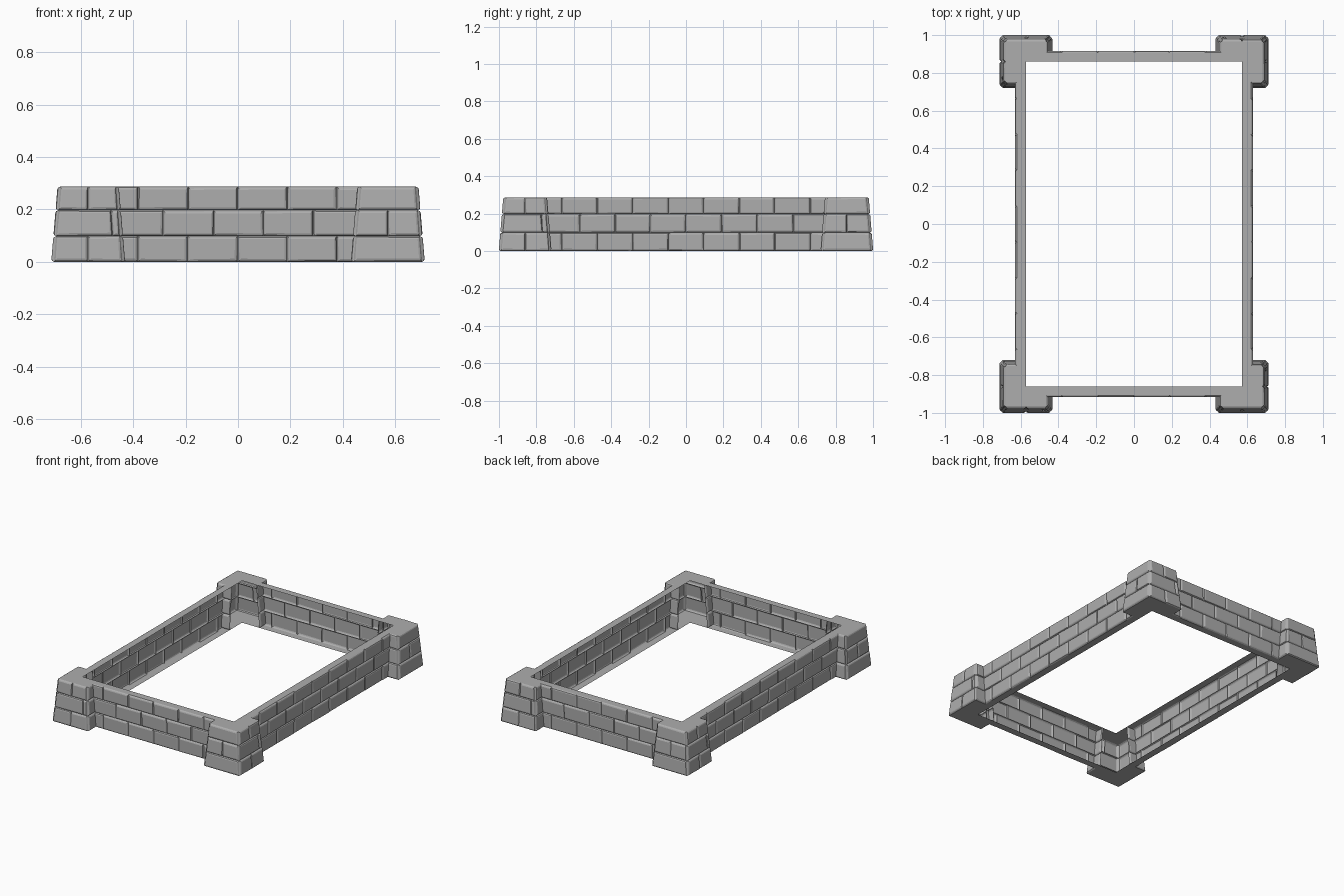
import bpy, bmesh, math, random
from mathutils import Vector, Matrix

random.seed(4)
if "Cube" in bpy.data.objects:
    bpy.data.objects.remove(bpy.data.objects["Cube"])

stone = bpy.data.materials.new("grey_stone")
stone.use_nodes = True
grey = (0.42, 0.42, 0.42, 1)
stone.diffuse_color = grey
bsdf = stone.node_tree.nodes["Principled BSDF"]
bsdf.inputs["Base Color"].default_value = grey
bsdf.inputs["Roughness"].default_value = 0.9

ROWS = [0, 0.098, 0.197, 0.287]       # heights of the courses
TOP = ROWS[-1]
CX, CY = 0.572, 0.86                  # centres of the corner piers
H_BASE, H_TOP = 0.131, 0.107          # half widths of a pier at joint depth
RAISE = 0.01                          # how far stones stand out of the joints


def face(bm, pts):
    bm.faces.new([bm.verts.new(p) for p in pts])


def jitter(amount):
    return random.uniform(-amount, amount)


def brick(bm, corners, normal):
    """One pillowed stone: joint outline, rounded shoulder and raised face."""
    a, b, c, d = corners
    width, height = (b - a).length, (d - a).length
    rings = [[bm.verts.new(p) for p in corners]]
    wobble = [(jitter(0.0015), jitter(0.0015)) for _ in range(4)]
    for inset, lift in ((0.005, 0.75), (0.011, 1.0)):
        ring = []
        for k, (su, sv) in enumerate(((0, 0), (1, 0), (1, 1), (0, 1))):
            u = abs(su - (inset + wobble[k][0]) / width)
            v = abs(sv - (inset + wobble[k][1]) / height)
            low, high = a.lerp(b, u), d.lerp(c, u)
            ring.append(bm.verts.new(low.lerp(high, v) + normal * RAISE * lift))
        rings.append(ring)
    for r, s in zip(rings, rings[1:]):
        for k in range(4):
            n = (k + 1) % 4
            bm.faces.new((r[k], r[n], s[n], s[k]))
    bm.faces.new(rings[-1])


def panel(bm, base, top, joints):
    """Courses of stones between two base points and two top points."""
    p, q = (Vector((*v, 0)) for v in base)
    s, t = (Vector((*v, TOP)) for v in top)
    normal = (q - p).cross(s - p).normalized()
    for row in range(3):
        z0, z1 = ROWS[row] / TOP, ROWS[row + 1] / TOP
        cuts = [0, *joints[row], 1]
        for u0, u1 in zip(cuts, cuts[1:]):
            lo, hi = p.lerp(q, u0), s.lerp(t, u0)
            lo2, hi2 = p.lerp(q, u1), s.lerp(t, u1)
            brick(bm, [lo.lerp(hi, z0), lo2.lerp(hi2, z0),
                       lo2.lerp(hi2, z1), lo.lerp(hi, z1)], normal)


def cap(bm, x0, x1, y0, y1, z):
    pts = [(x0, y0, z), (x1, y0, z), (x1, y1, z), (x0, y1, z)]
    face(bm, pts if z > 0 else pts[::-1])


def finish(bm, name, matrix):
    bmesh.ops.remove_doubles(bm, verts=bm.verts, dist=0.0002)
    bm.transform(matrix)
    mesh = bpy.data.meshes.new(name)
    bm.to_mesh(mesh)
    bm.free()
    mesh.materials.append(stone)
    obj = bpy.data.objects.new(name, mesh)
    bpy.context.collection.objects.link(obj)


def turn(quarter):
    return Matrix.Rotation(quarter * math.pi / 2, 4, "Z")


def wall(name, quarter, half, inner, outer, shifted_row):
    """Hollow wall: outer stonework with a flat top and bottom ledge."""
    bm = bmesh.new()
    step = 0.19
    joints = []
    for row in range(3):
        shift = 0.5 if (row == 1) == shifted_row else 0
        xs = [(i + shift) * step for i in range(-6, 6)]
        joints.append([(x + jitter(0.003) + half) / (2 * half)
                       for x in xs if abs(x) < half - 0.03])
    ends = ((-half, -outer), (half, -outer))
    panel(bm, ends, ends, joints)
    for z in (0, TOP):
        cap(bm, -half, half, -outer, -inner, z)
    finish(bm, name, turn(quarter))


def pier(name, quarter, x, y):
    """Tapered hollow corner pier, open on its inner quarter."""
    bm = bmesh.new()
    b, t = H_BASE, H_TOP
    panel(bm, ((-b, -b), (b, -b)), ((-t, -t), (t, -t)), [[], [0.5], []])
    panel(bm, ((b, -b), (b, b)), ((t, -t), (t, t)), [[0.5], [0.88], [0.5]])
    panel(bm, ((b, b), (0, b)), ((t, t), (0, t)), [[], [], []])
    panel(bm, ((-b, 0), (-b, -b)), ((-t, 0), (-t, -t)), [[], [], []])
    for h, z in ((b, 0), (t, TOP)):
        cap(bm, -h, h, -h, 0, z)
        cap(bm, 0, h, 0, h, z)
    finish(bm, name, Matrix.Translation((x, y, 0)) @ turn(quarter))


# Four walls, each turned into place
for name, quarter in (("front_wall", 0), ("back_wall", 2)):
    wall(name, quarter, CX - H_TOP, CY, 0.907, True)
for name, quarter in (("left_wall", 1), ("right_wall", 3)):
    wall(name, quarter, CY - H_TOP, CX, 0.62, False)

# Four corner piers
for name, quarter, sx, sy in (("front_left_pier", 0, 1, -1), ("back_left_pier", 1, 1, 1),
                              ("back_right_pier", 2, -1, 1), ("front_right_pier", 3, -1, -1)):
    pier(name, quarter, sx * CX, sy * CY)
